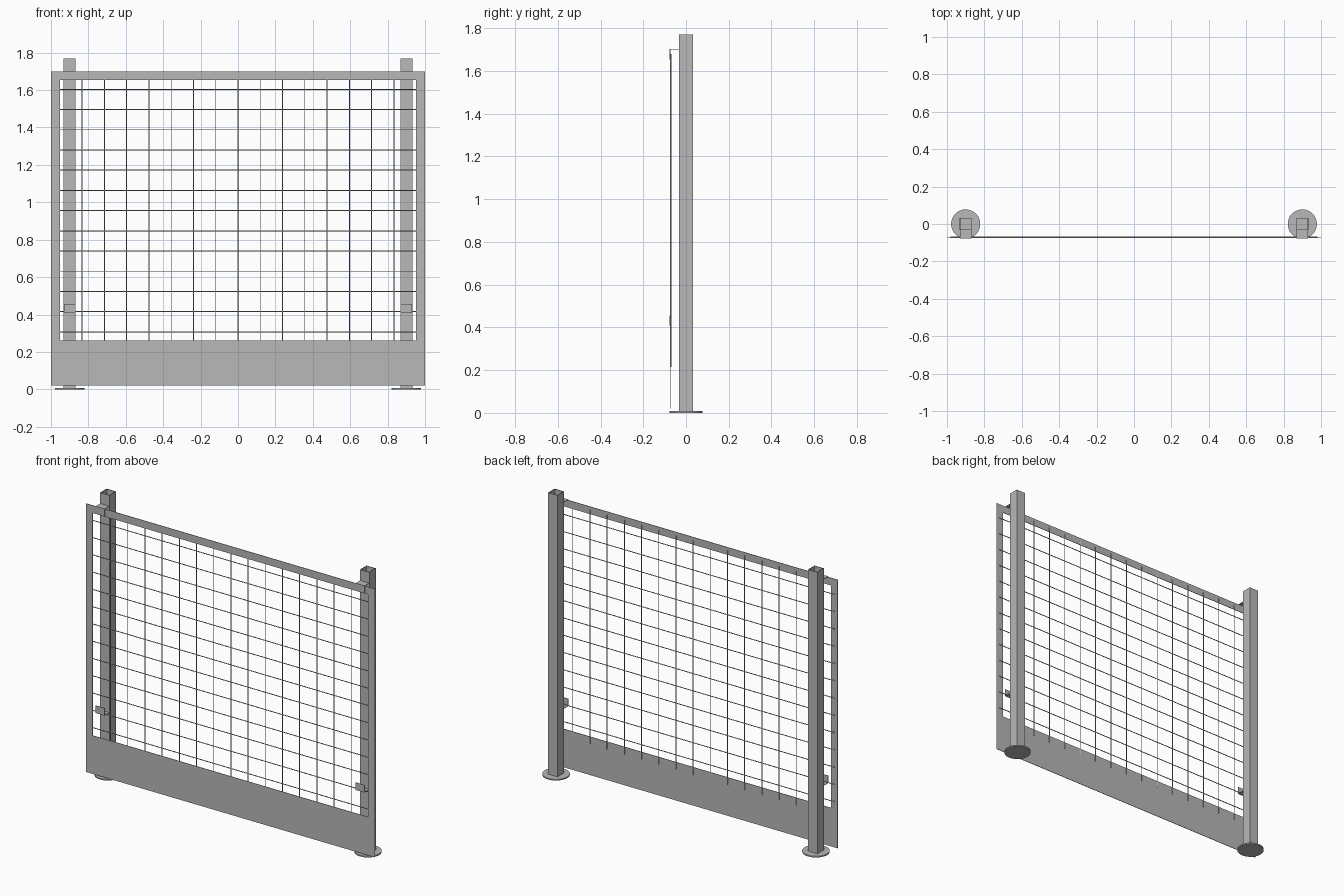
import bpy, bmesh, math
from mathutils import Matrix, Vector

cube = bpy.data.objects.get("Cube")
if cube:
    bpy.data.objects.remove(cube, do_unlink=True)

steel = bpy.data.materials.new("grey steel")
steel.use_nodes = True
GREY = (0.48, 0.48, 0.48, 1)
steel.diffuse_color = GREY
steel.node_tree.nodes["Principled BSDF"].inputs["Base Color"].default_value = GREY


def finish(name, bm, smooth=False):
    """Turn a bmesh into a named steel object."""
    bmesh.ops.recalc_face_normals(bm, faces=bm.faces)
    mesh = bpy.data.meshes.new(name)
    bm.to_mesh(mesh)
    bm.free()
    mesh.materials.append(steel)
    obj = bpy.data.objects.new(name, mesh)
    bpy.context.collection.objects.link(obj)
    if smooth:
        bpy.ops.object.select_all(action='DESELECT')
        obj.select_set(True)
        bpy.context.view_layer.objects.active = obj
        bpy.ops.object.shade_smooth_by_angle(angle=math.radians(50))
    return obj


def prism(bm, outline, offset):
    """Extrude a closed outline of points along an offset."""
    face = bm.faces.new([bm.verts.new(p) for p in outline])
    ext = bmesh.ops.extrude_face_region(bm, geom=[face], use_keep_orig=True)
    verts = [g for g in ext["geom"] if isinstance(g, bmesh.types.BMVert)]
    bmesh.ops.translate(bm, verts=verts, vec=offset)


def rod(bm, start, end, radius):
    a, b = Vector(start), Vector(end)
    turn = (b - a).to_track_quat('Z', 'Y').to_matrix().to_4x4()
    bmesh.ops.create_cone(bm, cap_ends=True, segments=8, radius1=radius, radius2=radius,
                          depth=(b - a).length, matrix=Matrix.Translation((a + b) / 2) @ turn)


POST_X, POST_HALF, POST_TOP = 0.9, 0.0325, 1.77
DISC_R, DISC_H = 0.078, 0.008
PLATE_Y, PLATE_T = -0.0755, 0.003

# Flat sheet frame with a deep kick board and an open window
bm = bmesh.new()
xs, zs = [-1, -0.953, 0.953, 1], [0.02, 0.26, 1.653, 1.70]
grid = [[bm.verts.new((x, PLATE_Y, z)) for x in xs] for z in zs]
for r in range(3):
    for c in range(3):
        if (r, c) != (1, 1):
            bm.faces.new((grid[r][c], grid[r][c + 1], grid[r + 1][c + 1], grid[r + 1][c]))
ext = bmesh.ops.extrude_face_region(bm, geom=bm.faces[:], use_keep_orig=True)
bmesh.ops.translate(bm, vec=(0, PLATE_T, 0),
                    verts=[g for g in ext["geom"] if isinstance(g, bmesh.types.BMVert)])
finish("panel_frame", bm)

# Wire mesh fixed to the back of the frame
WIRE_R = 0.0025
wire_y = PLATE_Y + PLATE_T + WIRE_R
bm = bmesh.new()
for i in range(-7, 8):
    rod(bm, (i * 0.119, wire_y, 0.215), (i * 0.119, wire_y, 1.68), WIRE_R)
finish("vertical_wires", bm, True)
bm = bmesh.new()
for i in range(13):
    z = 0.307 + i * 0.1081
    rod(bm, (-0.98, wire_y, z), (0.98, wire_y, z), WIRE_R)
finish("horizontal_wires", bm, True)

for side, x in (("left", POST_X), ("right", -POST_X)):
    # Round foot
    bm = bmesh.new()
    bmesh.ops.create_cone(bm, cap_ends=True, segments=32, radius1=DISC_R, radius2=DISC_R,
                          depth=DISC_H, matrix=Matrix.Translation((x, 0, DISC_H / 2)))
    finish(side + "_foot", bm, True)

    # Hollow square post, open at the top
    bm = bmesh.new()
    rings = []
    for half, z in ((POST_HALF, DISC_H), (POST_HALF, POST_TOP),
                    (POST_HALF - 0.004, POST_TOP), (POST_HALF - 0.004, DISC_H)):
        rings.append([bm.verts.new((x + sx * half, sy * half, z))
                      for sx, sy in ((-1, -1), (1, -1), (1, 1), (-1, 1))])
    for k in range(4):
        a, b = rings[k], rings[(k + 1) % 4]
        for j in range(4):
            bm.faces.new((a[j], a[(j + 1) % 4], b[(j + 1) % 4], b[j]))
    finish(side + "_post", bm)

    # Folded clips: the upper hooks down over the frame, the lower turns up
    for name, z, up in (("upper", 1.7, -1), ("lower", 0.41, 1)):
        t, front, back = 0.002, -0.078, -POST_HALF
        shelf, inner, tip = z - up * t, z, z + up * 0.045
        profile = [(back, shelf), (front, shelf), (front, tip),
                   (front + t, tip), (front + t, inner), (back, inner)]
        bm = bmesh.new()
        prism(bm, [(x - 0.031, y, h) for y, h in profile], (0.062, 0, 0))
        finish(f"{side}_{name}_clip", bm)
